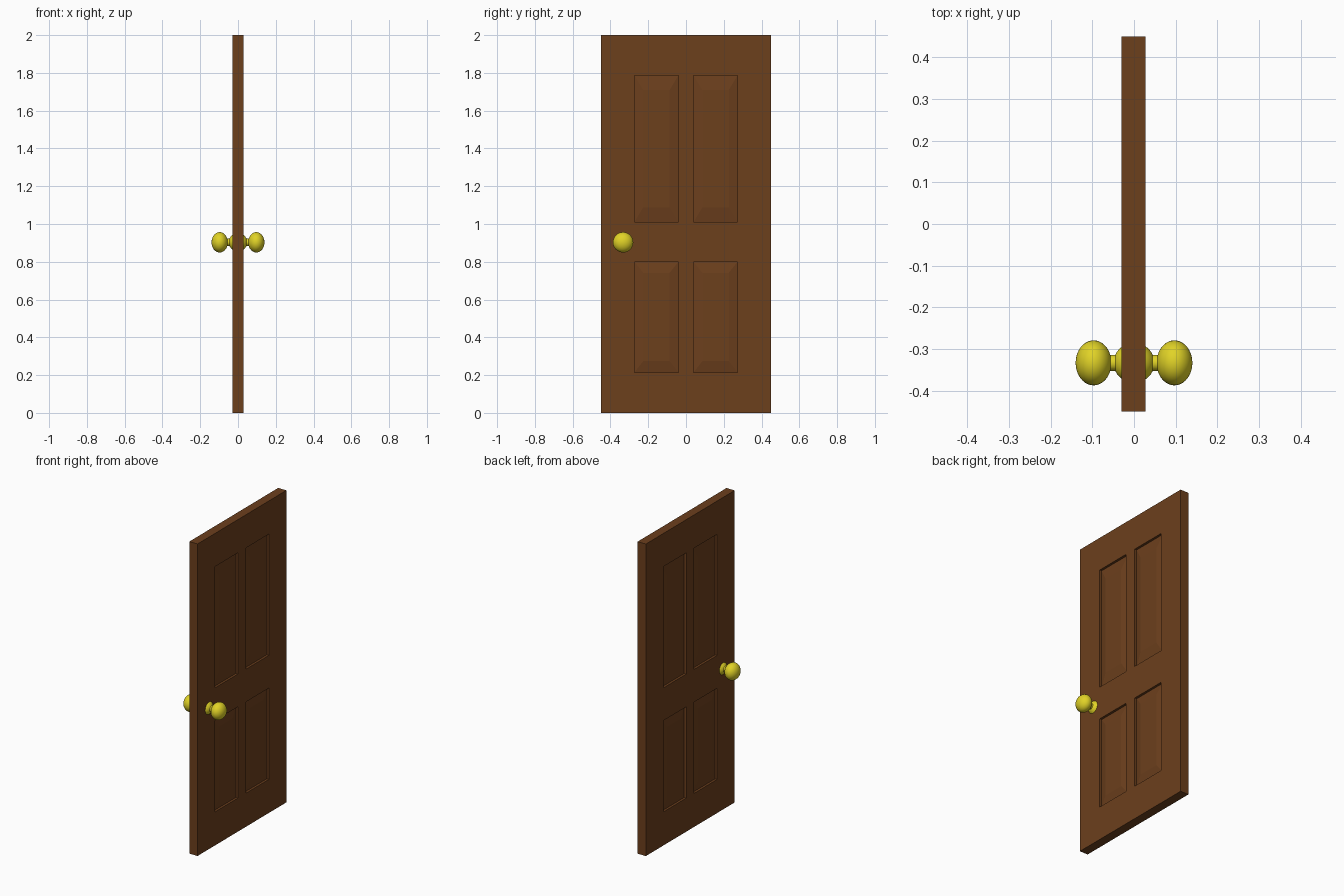
import bpy, bmesh, math
from mathutils import Vector, Matrix

if "Cube" in bpy.data.objects:
    bpy.data.objects.remove(bpy.data.objects["Cube"])


def material(name, color):
    m = bpy.data.materials.new(name)
    m.diffuse_color = (*color, 1)
    m.use_nodes = True
    m.node_tree.nodes["Principled BSDF"].inputs["Base Color"].default_value = m.diffuse_color
    return m


wood = material("wood", (0.15, 0.05, 0.012))
brass = material("brass", (0.75, 0.65, 0.02))


def finish(bm, name, mat):
    me = bpy.data.meshes.new(name)
    bm.to_mesh(me)
    bm.free()
    me.materials.append(mat)
    ob = bpy.data.objects.new(name, me)
    bpy.context.collection.objects.link(ob)
    return ob


# Door slab, sliced along the panel borders
X0, X1 = -0.03, 0.028
PANEL_Y = [(-0.273, -0.04), (0.04, 0.273)]
PANEL_Z = [(0.215, 0.80), (1.01, 1.787)]
DEPTH, RAISE = 0.015, 0.010

bm = bmesh.new()
bmesh.ops.create_cube(bm, size=1, matrix=Matrix.Translation(((X0 + X1) / 2, 0, 1))
                      @ Matrix.Diagonal((X1 - X0, 0.9, 2, 1)))
for axis, spans in ((1, PANEL_Y), (2, PANEL_Z)):
    for cut in sum(spans, ()):
        co, no = Vector(), Vector()
        co[axis], no[axis] = cut, 1
        bmesh.ops.bisect_plane(bm, geom=bm.verts[:] + bm.edges[:] + bm.faces[:],
                               plane_co=co, plane_no=no)
bm.normal_update()


def is_panel(f):
    c = f.calc_center_median()
    return (abs(f.normal.x) > 0.9 and any(a < c.y < b for a, b in PANEL_Y)
            and any(a < c.z < b for a, b in PANEL_Z))


# Recessed panels with a bevelled raised field, on both sides
for face in [f for f in bm.faces if is_panel(f)]:
    out = face.normal.copy()
    face = bmesh.ops.extrude_discrete_faces(bm, faces=[face])["faces"][0]
    bmesh.ops.translate(bm, verts=face.verts[:], vec=-out * DEPTH)
    face = bmesh.ops.extrude_discrete_faces(bm, faces=[face])["faces"][0]
    mid = face.calc_center_median()
    bmesh.ops.scale(bm, verts=face.verts[:], vec=(1, 0.6, 0.8),
                    space=Matrix.Translation(-mid))
    bmesh.ops.translate(bm, verts=face.verts[:], vec=out * RAISE)
bmesh.ops.recalc_face_normals(bm, faces=bm.faces[:])
finish(bm, "door_slab", wood)


# Knob parts, all centred on one axis through the door
KY, KZ = -0.333, 0.903
TURN = Matrix.Rotation(math.pi / 2, 4, 'Y')


def ellipsoid(name, x, rx, r):
    bm = bmesh.new()
    bmesh.ops.create_uvsphere(bm, u_segments=32, v_segments=20, radius=1,
                              matrix=Matrix.Translation((x, KY, KZ))
                              @ Matrix.Diagonal((rx, r, r, 1)) @ TURN)
    for f in bm.faces:
        f.smooth = True
    finish(bm, name, brass)


def rod(name, length, r):
    bm = bmesh.new()
    bmesh.ops.create_cone(bm, cap_ends=True, segments=32, radius1=r, radius2=r,
                          depth=length, matrix=Matrix.Translation((0, KY, KZ)) @ TURN)
    for f in bm.faces:
        f.smooth = len(f.verts) == 4
    finish(bm, name, brass)


for side, s in (("left", -1), ("right", 1)):
    ellipsoid("knob_" + side, s * 0.097, 0.043, 0.054)
ellipsoid("knob_rosette", 0, 0.049, 0.048)
rod("knob_spindle", 0.16, 0.019)
